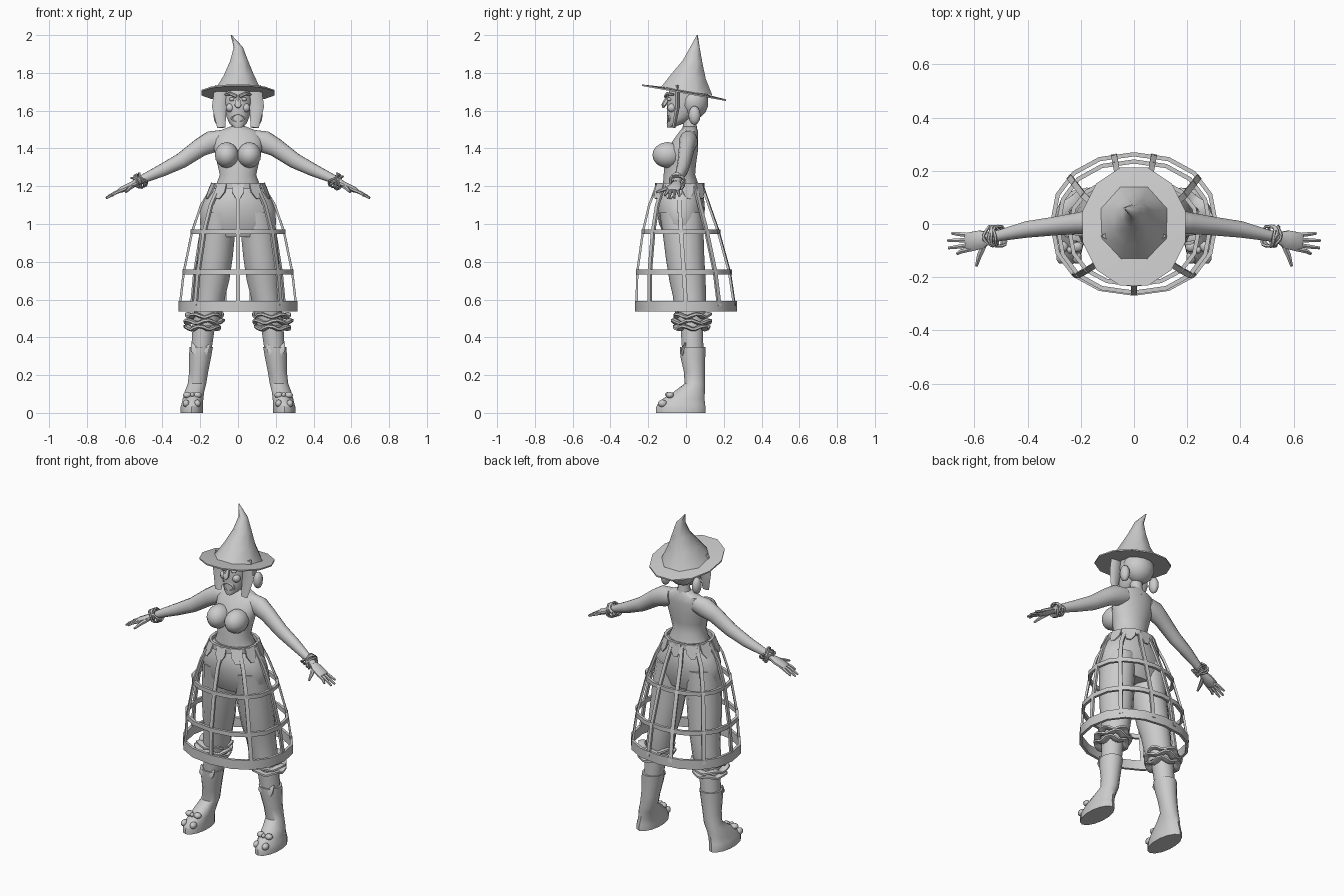
import bpy, bmesh, math, random
from mathutils import Vector

random.seed(4)
GREY = bpy.data.materials.new("plain_grey")
GREY.diffuse_color = (0.6, 0.6, 0.6, 1)
TAU = 2 * math.pi
Z = Vector((0, 0, 1))


def finish(name, rings, closed=False, angle=40):
    """Skin a list of vertex rings into one object."""
    bm = bmesh.new()
    loops = [[bm.verts.new(p) for p in r] for r in rings]
    n, k = len(loops), len(loops[0])
    for i in range(n if closed else n - 1):
        a, b = loops[i], loops[(i + 1) % n]
        for j in range(k):
            bm.faces.new((a[j], a[(j + 1) % k], b[(j + 1) % k], b[j]))
    if not closed:
        bm.faces.new(loops[0])
        bm.faces.new(loops[-1])
    bmesh.ops.recalc_face_normals(bm, faces=bm.faces)
    me = bpy.data.meshes.new(name)
    bm.to_mesh(me)
    bm.free()
    me.shade_smooth()
    me.set_sharp_from_angle(angle=math.radians(angle))
    me.materials.append(GREY)
    ob = bpy.data.objects.new(name, me)
    bpy.context.collection.objects.link(ob)
    return ob


def loft(name, secs, sides=14, tilt=0, angle=40):
    """Stack of horizontal ellipses (cx, cy, z, rx, ry)."""
    rings = []
    for cx, cy, z, rx, ry in secs:
        ring = []
        for j in range(sides):
            t = TAU * (j + 0.5) / sides
            y = cy + ry * math.sin(t)
            ring.append((cx + rx * math.cos(t), y, z + tilt * (y - cy)))
        rings.append(ring)
    return finish(name, rings, angle=angle)


def tube(name, pts, sides=8, up=Z, closed=False, angle=40):
    """Sweep along (x, y, z, half_width, half_height) points."""
    P = [Vector(p[:3]) for p in pts]
    n, rings = len(P), []
    for i in range(n):
        if closed:
            t = P[(i + 1) % n] - P[i - 1]
        else:
            t = P[min(i + 1, n - 1)] - P[max(i - 1, 0)]
        t.normalize()
        s = t.cross(up).normalized()
        o = s.cross(t)
        a, b = pts[i][3:]
        k = math.sqrt(2) if sides == 4 else 1
        rings.append([P[i] + k * (s * a * math.cos(w) + o * b * math.sin(w))
                      for w in (TAU * (j + 0.5) / sides for j in range(sides))])
    return finish(name, rings, closed, angle)


def ball(name, c, r, n=12):
    cx, cy, cz = c
    secs = []
    for i in range(1, n // 2 + 3):
        w = math.pi * (i - 0.8) / (n // 2 + 1.4)
        secs.append((cx, cy, cz - r[2] * math.cos(w), r[0] * math.sin(w), r[1] * math.sin(w)))
    return loft(name, secs, n, angle=60)


# pointed hat: tilted brim and bent eight-sided cone
loft("hat_brim", [(0, 0, 1.692, .08, .09), (0, -.01, 1.691, .2, .23),
                  (0, -.01, 1.699, .2, .23), (0, 0, 1.705, .11, .12)], 12, -.178, 30)
loft("hat_cone", [(0, 0, 1.70, .135, .15), (.005, .012, 1.78, .088, .1), (.006, .035, 1.86, .052, .056),
                  (.002, .048, 1.935, .026, .027), (-.036, .06, 2.0, .003, .003)], 8, -.12, 50)

# head and face
loft("head", [(0, -.085, 1.51, .018, .014), (0, -.06, 1.53, .045, .042), (0, -.03, 1.565, .062, .07),
              (0, -.01, 1.61, .072, .092), (0, 0, 1.66, .078, .1), (0, .01, 1.74, .078, .09)])
tube("nose", [(0, -.09, 1.675, .01, .012), (0, -.105, 1.65, .014, .014), (0, -.118, 1.63, .02, .012),
              (0, -.122, 1.615, .008, .006)], 6, Vector((0, 1, 0)))
lips = [TAU * i / 12 for i in range(12)]
tube("lips", [(.034 * math.cos(t), -.095 + .2 * abs(.034 * math.cos(t)), 1.56 + .02 * math.sin(t), .007, .007)
              for t in lips], 6, Vector((0, 1, 0)), True)
ball("hair_back", (0, .04, 1.645), (.095, .082, .09))
loft("neck", [(0, .02, 1.47, .05, .045), (0, .02, 1.53, .035, .035), (0, .015, 1.6, .035, .038)], 10)

# torso with slim waist
loft("torso", [(0, -.02, 1.10, .16, .11), (0, -.025, 1.19, .125, .1), (0, -.035, 1.26, .098, .085),
               (0, -.03, 1.32, .112, .085), (0, -.02, 1.39, .128, .085), (0, 0, 1.45, .135, .065),
               (0, .015, 1.49, .11, .05), (0, .02, 1.515, .045, .035)], 16)
loft("hips", [(0, -.02, .93, .17, .09), (0, -.025, 1.0, .205, .118), (0, -.028, 1.08, .2, .128),
              (0, -.03, 1.14, .175, .125), (0, -.03, 1.21, .12, .1)], 18)

for s, side in ((-1, "left"), (1, "right")):
    # face details and hair
    ball(side + "_eye", (s * .033, -.088, 1.66), (.016, .014, .01), 8)
    tube(side + "_brow", [(s * .008, -.11, 1.675, .007, .01), (s * .04, -.1, 1.69, .008, .009),
                          (s * .068, -.065, 1.685, .005, .005)], 6)
    ball(side + "_cheek", (s * .042, -.075, 1.615), (.024, .025, .024), 8)
    tube(side + "_hair_lock", [(s * .085, -.045, 1.73, .014, .038), (s * .1, -.045, 1.62, .014, .038),
                               (s * .088, -.065, 1.51, .01, .022)], 6, Vector((1, 0, 0)))
    ball(side + "_hair_curl", (s * .105, .045, 1.575), (.026, .032, .05), 10)
    ball(side + "_bust", (s * .06, -.098, 1.365), (.064, .08, .068), 14)

    # arm
    tube(side + "_arm", [(s * .08, .015, 1.45, .045, .05), (s * .14, .012, 1.435, .05, .06),
                         (s * .2, .004, 1.405, .042, .05), (s * .3, -.008, 1.335, .036, .042),
                         (s * .4, -.02, 1.285, .032, .034), (s * .5, -.042, 1.24, .022, .024),
                         (s * .55, -.052, 1.213, .021, .019)], 12)
    # hand
    tube(side + "_palm", [(s * .54, -.05, 1.218, .02, .017), (s * .575, -.058, 1.2, .036, .018),
                          (s * .62, -.068, 1.18, .038, .015), (s * .632, -.07, 1.174, .03, .01)], 10)
    for i, (y0, x1, y1, z1) in enumerate([(-.043, .685, -.035, 1.148), (-.06, .7, -.062, 1.137),
                                          (-.078, .697, -.09, 1.137), (-.094, .665, -.112, 1.15)]):
        tube(f"{side}_finger_{i}", [(s * .61, y0, 1.182, .0095, .01), (s * .65, (y0 + y1) / 2, 1.165, .009, .009),
                                    (s * x1, y1, z1, .006, .006)], 6)
    tube(side + "_thumb", [(s * .56, -.07, 1.2, .013, .013), (s * .58, -.115, 1.185, .011, .011),
                           (s * .593, -.158, 1.168, .006, .006)], 6)
    # twisted bracelets around the wrist
    for i in range(4):
        d = Vector((s * .87, -.14, -.45 + random.uniform(-.35, .35))).normalized()
        u = d.cross(Z).normalized()
        v = u.cross(d)
        c = Vector((s * (.505 + .011 * i), -.046, 1.236 - .006 * i))
        pts = [(*(c + .038 * (u * math.cos(t) + v * math.sin(t)) + d * .007 * math.sin(3 * t + i)), .006, .006)
               for t in (TAU * k / 14 for k in range(14))]
        tube(f"{side}_bracelet_{i}", pts, 5, d, True)

    # baggy trouser leg
    loft(side + "_trouser", [(s * .1, -.025, 1.06, .09, .115), (s * .11, -.015, .95, .097, .108),
                             (s * .122, -.005, .82, .096, .102), (s * .134, .008, .7, .09, .096),
                             (s * .145, .018, .62, .08, .088), (s * .155, .022, .55, .078, .083),
                             (s * .17, .025, .46, .07, .072)], 14)
    # wavy ruffled cuff
    for i in range(3):
        r = (.082, .088, .078)[i]
        pts = []
        for k in range(24):
            t = TAU * k / 24
            w = math.sin(5 * t + 2.1 * i)
            pts.append((s * (.178 + .004 * i) + (r + .006 * w) * math.cos(t), .03 + (r + .006 * w) * math.sin(t),
                        .515 - .032 * i + .009 * w, .022, .011))
        tube(f"{side}_ruffle_{i}", pts, 6, Z, True)
    # calf and boot with foot
    loft(side + "_calf", [(s * .18, .03, .47, .062, .062), (s * .195, .036, .32, .055, .058)], 12)
    loft(side + "_boot", [(s * .195, .036, .35, .064, .068), (s * .2, .036, .3, .06, .066),
                          (s * .208, .044, .22, .052, .056), (s * .217, .047, .155, .05, .054),
                          (s * .23, .02, .115, .053, .08), (s * .238, -.012, .075, .056, .11),
                          (s * .243, -.025, .045, .058, .126), (s * .245, -.027, .03, .061, .131),
                          (s * .245, -.027, 0, .061, .131)], 14)
    for e in (-1, 1):
        # raised points of the boot top and bow loops on the foot
        tube(f"{side}_boot_flap_{e}", [(s * .2 + e * .045, -.003, .37, .004, .004),
                                       (s * .2 + e * .03, -.018, .335, .022, .01),
                                       (s * .205, -.012, .27, .008, .006)], 6, Vector((0, 1, 0)))
        ball(f"{side}_bow_{e}", (s * .242 + e * .027, -.085, .094), (.024, .022, .017), 8)
        ball(f"{side}_toe_stud_{e}", (s * .245 + e * .03, -.125, .05), (.019, .026, .02), 8)
    ball(side + "_bow_knot", (s * .242, -.098, .097), (.012, .014, .013), 8)

# hoop skirt cage: height, half width, front, back
CAGE = [(1.2, .135, -.155, .09), (1.1, .195, -.195, .125), (.96, .243, -.228, .175),
        (.745, .287, -.258, .235), (.565, .308, -.262, .262)]


def cage_point(i, t):
    z, rx, f, b = CAGE[i]
    c, n = math.cos(t), math.sin(t)
    return rx * math.copysign(abs(c) ** .9, c), (f + b) / 2 + (b - f) / 2 * math.copysign(abs(n) ** .9, n), z


for i, w, h, name in ((0, .008, .016, "waist_band"), (2, .008, .012, "upper_hoop"),
                      (3, .008, .013, "middle_hoop"), (4, .008, .028, "bottom_hoop")):
    tube(name, [(*cage_point(i, TAU * k / 16), w, h) for k in range(16)], 4, Z, True, 30)

for k, deg in enumerate((270, 225, 315, 180, 0, 140, 40, 102, 78)):
    t = math.radians(deg)
    tube(f"cage_rib_{k}", [(*cage_point(i, t), .011, .006) for i in range(5)], 4,
         Vector((math.cos(t), math.sin(t), 0)), False, 30)

# short pointed flaps hanging from the waist band
for k in range(10):
    t = TAU * (k + .5) / 10
    x, y, z = cage_point(0, t)
    tube(f"waist_flap_{k}", [(x, y, 1.215, .03, .004), (x * 1.14, y * 1.1, 1.17, .032, .004),
                             (x * 1.27, y * 1.18, 1.135, .012, .003)], 4,
         Vector((math.cos(t), math.sin(t), 0)), False, 30)
